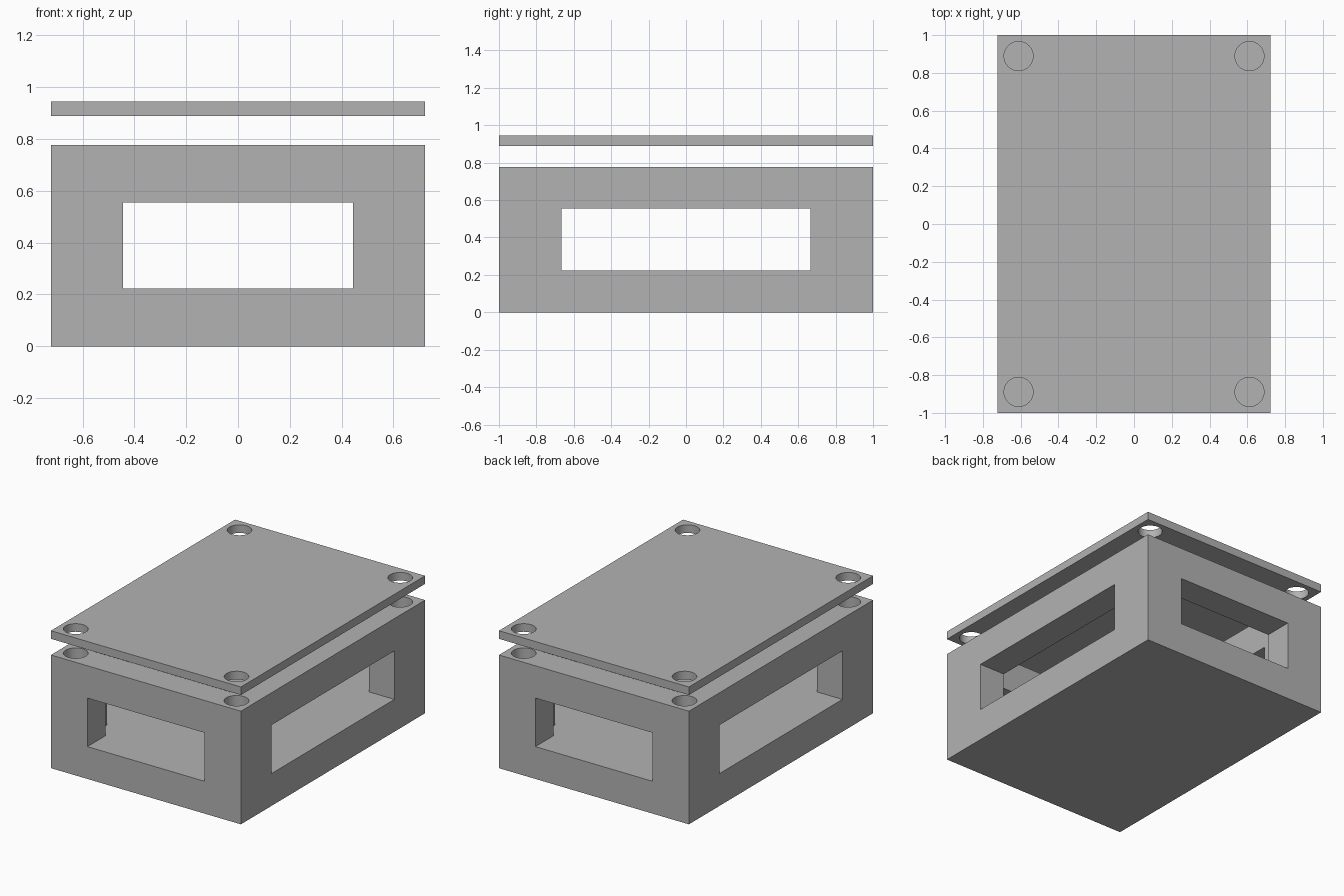
import bpy
from math import radians

cube = bpy.data.objects.get("Cube")
if cube:
    bpy.data.objects.remove(cube, do_unlink=True)

U = 1 / 18                      # design unit
WIDTH, LENGTH, HEIGHT = 26 * U, 36 * U, 14 * U
WALL = 3.5 * U
SILL, LINTEL = 4 * U, 10 * U    # window bottom and top
HOLE_X, HOLE_Y, HOLE_R = 11 * U, 16 * U, 0.077

grey = bpy.data.materials.new("plain_grey")
grey.use_nodes = True
colour = (0.45, 0.45, 0.45, 1)
grey.diffuse_color = colour
grey.node_tree.nodes["Principled BSDF"].inputs["Base Color"].default_value = colour


def block(name, width, length, bottom, top):
    """Box centred on the z axis between two heights."""
    bpy.ops.mesh.primitive_cube_add(size=1, location=(0, 0, (bottom + top) / 2))
    ob = bpy.context.object
    ob.name = name
    ob.scale = (width, length, top - bottom)
    bpy.ops.object.transform_apply(location=True, rotation=False, scale=True)
    return ob


def drills(bottom, top):
    """One cylinder cutter per corner."""
    cutters = []
    for sx in (-1, 1):
        for sy in (-1, 1):
            bpy.ops.mesh.primitive_cylinder_add(
                vertices=48, radius=HOLE_R, depth=top - bottom,
                location=(sx * HOLE_X, sy * HOLE_Y, (bottom + top) / 2))
            cutters.append(bpy.context.object)
    return cutters


def carve(ob, cutters):
    """Subtract each cutter, then discard it."""
    for cutter in cutters:
        cutter.hide_render = True
        mod = ob.modifiers.new("cut", "BOOLEAN")
        mod.operation = "DIFFERENCE"
        mod.solver = "EXACT"
        mod.object = cutter
        bpy.context.view_layer.objects.active = ob
        bpy.ops.object.modifier_apply(modifier=mod.name)
        bpy.data.objects.remove(cutter, do_unlink=True)


def finish(ob):
    ob.data.materials.clear()
    ob.data.materials.append(grey)
    bpy.ops.object.select_all(action="DESELECT")
    ob.select_set(True)
    bpy.context.view_layer.objects.active = ob
    bpy.ops.object.shade_smooth_by_angle(angle=radians(30))


# Open-topped case with a window in each wall and blind screw holes
case = block("case", WIDTH, LENGTH, 0, HEIGHT)
carve(case, [
    block("cavity", WIDTH - 2 * WALL, LENGTH - 2 * WALL, SILL, HEIGHT + U),
    block("end_windows", 16 * U, LENGTH + U, SILL, LINTEL),
    block("side_windows", WIDTH + U, 24 * U, SILL, LINTEL),
] + drills(SILL, HEIGHT + U))
finish(case)

# Flat lid floating above, drilled through at the corners
lid = block("lid", WIDTH, LENGTH, 16 * U, 17 * U)
carve(lid, drills(15 * U, 18 * U))
finish(lid)
